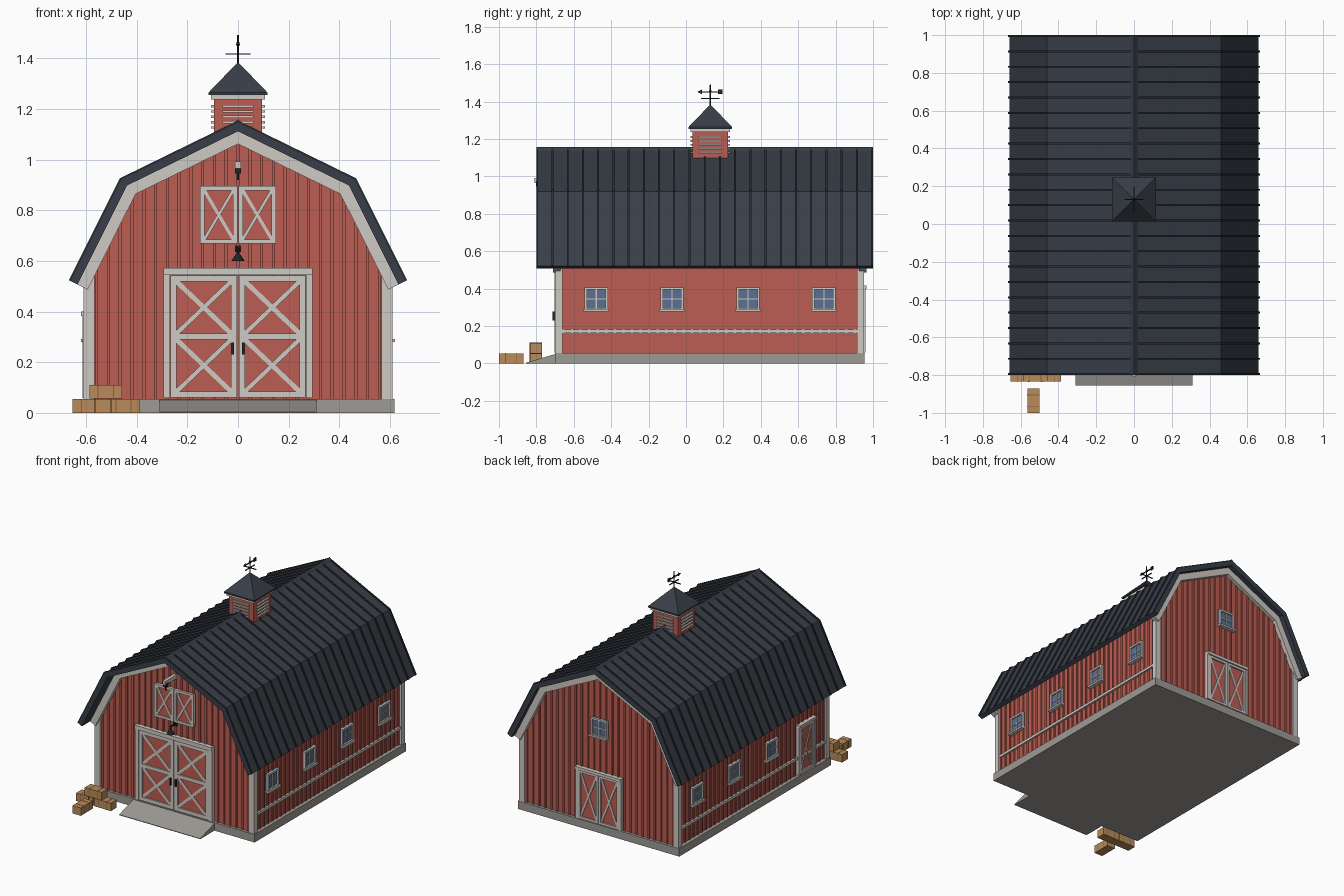
import bpy, bmesh
from mathutils import Matrix, Vector

if "Cube" in bpy.data.objects:
    bpy.data.objects.remove(bpy.data.objects["Cube"], do_unlink=True)


def material(name, *rgb):
    m = bpy.data.materials.new(name)
    m.use_nodes = True
    m.diffuse_color = (*rgb, 1)
    m.node_tree.nodes["Principled BSDF"].inputs["Base Color"].default_value = (*rgb, 1)
    return m


RED = material("barn red", 0.5, 0.11, 0.085)
WHITE = material("off white trim", 0.62, 0.59, 0.55)
ROOF = material("slate roof", 0.04, 0.048, 0.064)
SEAM = material("dark roof seam", 0.022, 0.026, 0.034)
STONE = material("concrete", 0.34, 0.325, 0.3)
GLASS = material("window glass", 0.1, 0.16, 0.29)
IRON = material("black iron", 0.015, 0.016, 0.018)
STRAW = material("straw", 0.48, 0.26, 0.1)
TWINE = material("twine", 0.24, 0.12, 0.045)

# Drawing frames: u along the wall, z up, d outward from the wall
FRONT_Y, BACK_Y, SIDE_X = -0.68, 0.935, 0.59
PLAN = (Vector((1, 0, 0)), Vector((0, 1, 0)), Vector((0, 0, 0)))
PROFILE = (Vector((0, 1, 0)), Vector((1, 0, 0)), Vector((0, 0, 0)))
FRONT = (Vector((1, 0, 0)), Vector((0, -1, 0)), Vector((0, FRONT_Y, 0)))
BACK = (Vector((-1, 0, 0)), Vector((0, 1, 0)), Vector((0, BACK_Y, 0)))
LEFT = (Vector((0, 1, 0)), Vector((1, 0, 0)), Vector((SIDE_X, 0, 0)))
RIGHT = (Vector((0, -1, 0)), Vector((-1, 0, 0)), Vector((-SIDE_X, 0, 0)))


class Part:
    """Collects extruded outlines into one named object."""

    def __init__(self, name, mat, frame=PLAN):
        self.name, self.mat, self.frame = name, mat, frame
        self.bm = bmesh.new()

    def prism(self, outline, d0, d1):
        along, out, origin = self.frame
        rings = [[self.bm.verts.new(origin + along * u + out * d + Vector((0, 0, z)))
                  for u, z in outline] for d in (d0, d1)]
        for ring in rings:
            self.bm.faces.new(ring)
        n = len(outline)
        for i in range(n):
            j = (i + 1) % n
            self.bm.faces.new((rings[0][i], rings[0][j], rings[1][j], rings[1][i]))
        return self

    def box(self, u0, u1, z0, z1, d0, d1):
        return self.prism([(u0, z0), (u1, z0), (u1, z1), (u0, z1)], d0, d1)

    def bar(self, p, q, width, d0, d1):
        p, q = Vector(p), Vector(q)
        side = (q - p).orthogonal().normalized() * width / 2
        return self.prism([p + side, q + side, q - side, p - side], d0, d1)

    def cone(self, at, r0, r1, height, sides=8, turn=0.0):
        m = Matrix.Translation(Vector(at) + Vector((0, 0, height / 2))) @ Matrix.Rotation(turn, 4, "Z")
        bmesh.ops.create_cone(self.bm, cap_ends=True, segments=sides,
                              radius1=r0, radius2=r1, depth=height, matrix=m)
        return self

    def done(self):
        bmesh.ops.recalc_face_normals(self.bm, faces=self.bm.faces)
        mesh = bpy.data.meshes.new(self.name)
        self.bm.to_mesh(mesh)
        self.bm.free()
        mesh.materials.append(self.mat)
        bpy.context.collection.objects.link(bpy.data.objects.new(self.name, mesh))


def roof_line(d):
    """Gambrel line from eave to eave, sunk by d below the roof surface."""
    half = [(0.66 - 0.894 * d, 0.52 - 0.447 * d), (0.46 - 0.746 * d, 0.92 - 0.749 * d)]
    return [(-x, z) for x, z in half] + [(0, 1.145 - 1.113 * d)] + half[::-1]


def roof_band(d0, d1):
    return roof_line(d0) + roof_line(d1)[::-1]


def wall_top(x):
    pts = roof_line(0.035)[2:]
    for (xa, za), (xb, zb) in zip(pts, pts[1:]):
        if abs(x) <= xb:
            return za + (zb - za) * (abs(x) - xa) / (xb - xa)


# Foundation and ramp
Part("foundation", STONE).box(-0.617, 0.617, 0, 0.055, -0.7, 0.955).done()
Part("ramp", STONE, PROFILE).prism([(-0.855, 0), (-0.69, 0), (-0.69, 0.053), (-0.855, 0.004)], -0.31, 0.31).done()

# Walls with vertical battens
outline = [(-SIDE_X, 0.05), (-SIDE_X, wall_top(SIDE_X))] + roof_line(0.035)[1:4]
outline += [(SIDE_X, wall_top(SIDE_X)), (SIDE_X, 0.05)]
Part("barn_walls", RED).prism(outline, FRONT_Y, BACK_Y).done()
for name, frame in (("front", FRONT), ("back", BACK)):
    battens = Part(name + "_battens", RED, frame)
    for i in range(-12, 13):
        a, b = i * 0.0465 - 0.006, i * 0.0465 + 0.006
        battens.prism([(a, 0.055), (b, 0.055), (b, wall_top(b)), (a, wall_top(a))], 0, 0.007)
    battens.done()
for name, frame, sign in (("left", LEFT, 1), ("right", RIGHT, -1)):
    battens = Part(name + "_battens", RED, frame)
    for i in range(35):
        u = sign * (-0.655 + i * 0.0458)
        battens.box(u - 0.006, u + 0.006, 0.055, 0.6, 0, 0.007)
    battens.done()
    ends = sorted((sign * -0.67, sign * 0.93))
    Part(name + "_wall_rail", WHITE, frame).box(*ends, 0.163, 0.181, 0, 0.014).done()

# Corner boards and gable trim
corners = Part("corner_boards", WHITE)
for x in (-0.588, 0.588):
    for y in (-0.678, 0.934):
        corners.box(x - 0.021, x + 0.021, 0.055, 0.6 if y > 0 else 0.58, y - 0.019, y + 0.019)
corners.done()
trim = Part("gable_trim", WHITE)
trim.prism(roof_band(0.03, 0.075), FRONT_Y - 0.03, FRONT_Y + 0.01)
trim.prism(roof_band(0.03, 0.075), BACK_Y - 0.01, BACK_Y + 0.03)
trim.done()

# Roof with standing seams
Part("roof", ROOF).prism(roof_band(0, 0.03), -0.8, 1.0).done()
seams = Part("roof_seams", SEAM)
for i in range(23):
    y = -0.795 + i * 1.79 / 22
    seams.prism(roof_band(-0.008, 0.002), y - 0.005, y + 0.005)
seams.done()
Part("ridge_cap", ROOF).prism([(-0.022, 1.136), (0, 1.158), (0.022, 1.136), (0, 1.13)], -0.8, 1.0).done()


def leaf(name, frame, u0, u1, z0, z1, rows=1, w=0.022):
    """Door leaf: red panel, white border and a cross in each row."""
    Part(name + "_panel", RED, frame).box(u0, u1, z0, z1, 0, 0.012).done()
    t = Part(name + "_trim", WHITE, frame)
    t.box(u0, u0 + w, z0, z1, 0.005, 0.022).box(u1 - w, u1, z0, z1, 0.005, 0.022)
    step = (z1 - z0 - w) / rows
    for r in range(rows + 1):
        t.box(u0 + w, u1 - w, z0 + r * step, z0 + r * step + w, 0.005, 0.022)
    for r in range(rows):
        a, b = z0 + r * step + w, z0 + (r + 1) * step
        t.bar((u0 + w, a), (u1 - w, b), w * 0.75, 0.005, 0.018)
        t.bar((u0 + w, b), (u1 - w, a), w * 0.75, 0.005, 0.017)
    t.done()


def casing(name, frame, u0, u1, z0, z1, w):
    c = Part(name, WHITE, frame)
    c.box(u0, u0 + w, z0, z1 - w, 0, 0.024).box(u1 - w, u1, z0, z1 - w, 0, 0.024)
    c.box(u0, u1, z1 - w, z1, 0, 0.03).done()


# Doors
for side, s in (("left", 1), ("right", -1)):
    leaf("front_door_" + side, FRONT, *sorted((s * 0.003, s * 0.267)), 0.06, 0.543, 2, 0.025)
    leaf("loft_door_" + side, FRONT, *sorted((s * 0.002, s * 0.15)), 0.668, 0.895, 1, 0.017)
    leaf("back_door_" + side, BACK, *sorted((s * 0.002, s * 0.155)), 0.06, 0.395, 1, 0.016)
    u = s * 0.02
    Part("door_handle_" + side, IRON, FRONT).box(u - 0.005, u + 0.005, 0.23, 0.278, 0.02, 0.034).done()
casing("front_door_casing", FRONT, -0.295, 0.295, 0.058, 0.572, 0.027)
casing("back_door_casing", BACK, -0.175, 0.175, 0.058, 0.417, 0.02)
leaf("side_door", RIGHT, 0.375, 0.525, 0.06, 0.38, 1, 0.016)
casing("side_door_casing", RIGHT, 0.358, 0.542, 0.058, 0.4, 0.017)


def window(name, frame, u, z, h=0.062, w=0.013):
    Part(name + "_glass", GLASS, frame).box(u - h, u + h, z - h, z + h, 0, 0.009).done()
    f = Part(name + "_frame", WHITE, frame)
    for s in (-1, 1):
        f.box(*sorted((u + s * h, u + s * (h - w))), z - h, z + h, 0, 0.02)
        f.box(u - h, u + h, *sorted((z + s * h, z + s * (h - w))), 0, 0.02)
    f.box(u - 0.003, u + 0.003, z - h, z + h, 0, 0.014).box(u - h, u + h, z - 0.003, z + 0.003, 0, 0.014)
    f.box(u - h - 0.006, u + h + 0.006, z - h - 0.004, z - h + 0.008, 0, 0.03)
    f.done()


# Windows
for i, y in enumerate((0.737, 0.332, -0.075, -0.48)):
    window(f"left_window_{i + 1}", LEFT, y, 0.345)
    if i < 3:
        window(f"right_window_{i + 1}", RIGHT, -y, 0.345)
window("back_window", BACK, 0, 0.72)

# Hoist beam with hook, and lamp over the door
Part("hoist_beam", WHITE, FRONT).box(-0.011, 0.011, 0.965, 0.992, 0, 0.13).done()
Part("hoist_hook", IRON, FRONT).box(-0.012, 0.012, 0.945, 0.975, 0.095, 0.122).box(
    -0.004, 0.004, 0.92, 0.95, 0.105, 0.113).done()
lamp = Part("door_lamp", IRON, FRONT)
lamp.box(-0.004, 0.004, 0.645, 0.653, 0, 0.06).box(-0.012, 0.012, 0.635, 0.66, 0, 0.01)
lamp.cone((0, FRONT_Y - 0.055, 0.6), 0.026, 0.007, 0.028, 12)
lamp.cone((0, FRONT_Y - 0.055, 0.625), 0.007, 0.005, 0.028).done()

# Cupola
CY, QUARTER = 0.13, 0.7854
Part("cupola_body", RED).box(-0.095, 0.095, 1.05, 1.24, CY - 0.095, CY + 0.095).done()
Part("cupola_cornice", WHITE).box(-0.106, 0.106, 1.237, 1.256, CY - 0.106, CY + 0.106).done()
roof = Part("cupola_roof", ROOF).box(-0.117, 0.117, 1.254, 1.264, CY - 0.117, CY + 0.117)
roof.cone((0, CY, 1.264), 0.165, 0.004, 0.118, 4, QUARTER).done()
for name, frame in (("front", FRONT), ("back", BACK), ("left", LEFT), ("right", RIGHT)):
    along, out, _ = frame
    slats = Part(f"cupola_{name}_louvers", WHITE, (along, out, Vector((0, CY, 0))))
    for i in range(5):
        z = 1.122 + i * 0.021
        slats.box(-0.062, 0.062, z, z + 0.009, 0.09, 0.106)
    slats.done()

# Weathervane
vane = Part("weathervane", IRON).cone((0, CY, 1.375), 0.004, 0.003, 0.117)
vane.box(-0.05, 0.05, 1.414, 1.419, CY - 0.003, CY + 0.003)
vane.box(-0.003, 0.003, 1.414, 1.419, CY - 0.05, CY + 0.05)
vane.cone((0, CY, 1.45), 0.009, 0.004, 0.016)
vane.frame = PROFILE
vane.box(CY - 0.06, CY + 0.06, 1.449, 1.455, -0.003, 0.003)
vane.prism([(CY - 0.07, 1.452), (CY - 0.045, 1.464), (CY - 0.045, 1.44)], -0.003, 0.003)
vane.box(CY + 0.042, CY + 0.065, 1.44, 1.464, -0.003, 0.003).done()


def bale(name, frame, u, d, z):
    Part(name, STRAW, frame).box(u - 0.065, u + 0.065, z, z + 0.054, d - 0.032, d + 0.032).done()
    t = Part(name + "_twine", TWINE, frame)
    for k in (-0.03, 0.03):
        t.box(u + k - 0.002, u + k + 0.002, z, z + 0.055, d - 0.033, d + 0.033)
    t.done()


# Straw bales
bale("bale_1", PLAN, -0.588, -0.803, 0)
bale("bale_2", PLAN, -0.452, -0.803, 0)
bale("bale_3", PLAN, -0.522, -0.803, 0.056)
bale("bale_4", PROFILE, -0.935, -0.533, 0)
